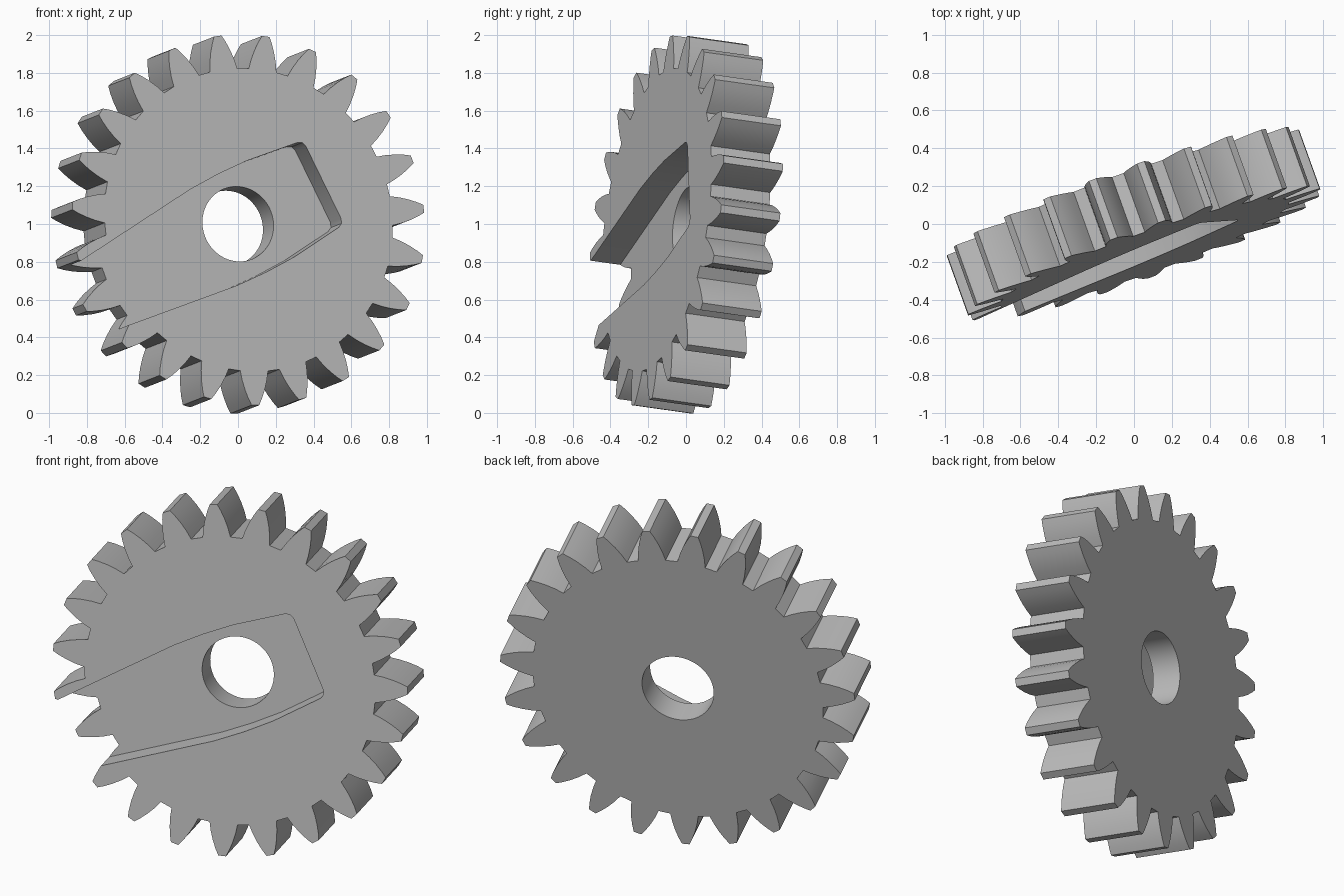
import bpy, bmesh
from math import sin, cos, pi, radians
from mathutils import Matrix, Vector

if "Cube" in bpy.data.objects:
    bpy.data.objects.remove(bpy.data.objects["Cube"])

TEETH, PHASE = 23, radians(81.7)
THICK, BORE = 0.335, 0.2
# Half tooth profile: radius, half width
FLANK = [(0.81, 0.078), (0.86, 0.069), (0.91, 0.055), (0.955, 0.038), (0.99, 0.021)]
# Half slot outline: distance along the slot, half width
SLOT = [(-1.4, 0.153), (-0.95, 0.205), (-0.22, 0.283), (-0.04, 0.289),
        (0.14, 0.284), (0.44, 0.25), (0.465, 0.238), (0.475, 0.212)]


def prism(name, outline, z0, z1):
    """Extrude a flat outline between two heights."""
    bm = bmesh.new()
    face = bm.faces.new([bm.verts.new((x, y, z0)) for x, y in outline])
    ext = bmesh.ops.extrude_face_region(bm, geom=[face])
    top = [g for g in ext["geom"] if isinstance(g, bmesh.types.BMVert)]
    bmesh.ops.translate(bm, verts=top, vec=(0, 0, z1 - z0))
    bmesh.ops.recalc_face_normals(bm, faces=bm.faces)
    mesh = bpy.data.meshes.new(name)
    bm.to_mesh(mesh)
    bm.free()
    obj = bpy.data.objects.new(name, mesh)
    bpy.context.collection.objects.link(obj)
    return obj


def cut(target, cutter):
    """Subtract a cutter, then discard it."""
    cutter.hide_render = True
    mod = target.modifiers.new("cut", "BOOLEAN")
    mod.operation, mod.solver, mod.object = "DIFFERENCE", "EXACT", cutter
    bpy.context.view_layer.objects.active = target
    bpy.ops.object.modifier_apply(modifier=mod.name)
    bpy.data.objects.remove(cutter)


# Toothed wheel body
outline = []
for i in range(TEETH):
    a = PHASE + i * 2 * pi / TEETH
    half = [(r, -w) for r, w in FLANK]
    for r, w in half + [(r, -w) for r, w in reversed(half)]:
        outline.append((r * cos(a + w / r), r * sin(a + w / r)))
gear = prism("gear_wheel", outline, -THICK / 2, THICK / 2)

# Round bore
cut(gear, prism("bore_cutter",
                [(BORE * cos(k * pi / 32), BORE * sin(k * pi / 32)) for k in range(64)], -1, 1))

# Flared slot, half the thickness deep, open at one rim
turn = Matrix.Rotation(radians(25), 2)
sides = [(s, -w) for s, w in SLOT] + list(reversed(SLOT))
cut(gear, prism("slot_cutter", [turn @ Vector(p) for p in sides], 0, 1))

# Grey material
grey = bpy.data.materials.new("plain_grey")
grey.use_nodes = True
colour = (0.5, 0.5, 0.5, 1)
grey.diffuse_color = colour
grey.node_tree.nodes["Principled BSDF"].inputs["Base Color"].default_value = colour
gear.data.materials.clear()
gear.data.materials.append(grey)

# Tilt the wheel so its slotted face looks forward
n = Vector((0.335, -0.933, 0.131)).normalized()
u = Vector((0, 0, 1)).cross(n).normalized()
v = n.cross(u)
gear.matrix_world = Matrix.Translation((0, 0, 1)) @ Matrix((u, v, n)).transposed().to_4x4()

gear.select_set(True)
bpy.context.view_layer.objects.active = gear
bpy.ops.object.shade_smooth_by_angle(angle=radians(25))
